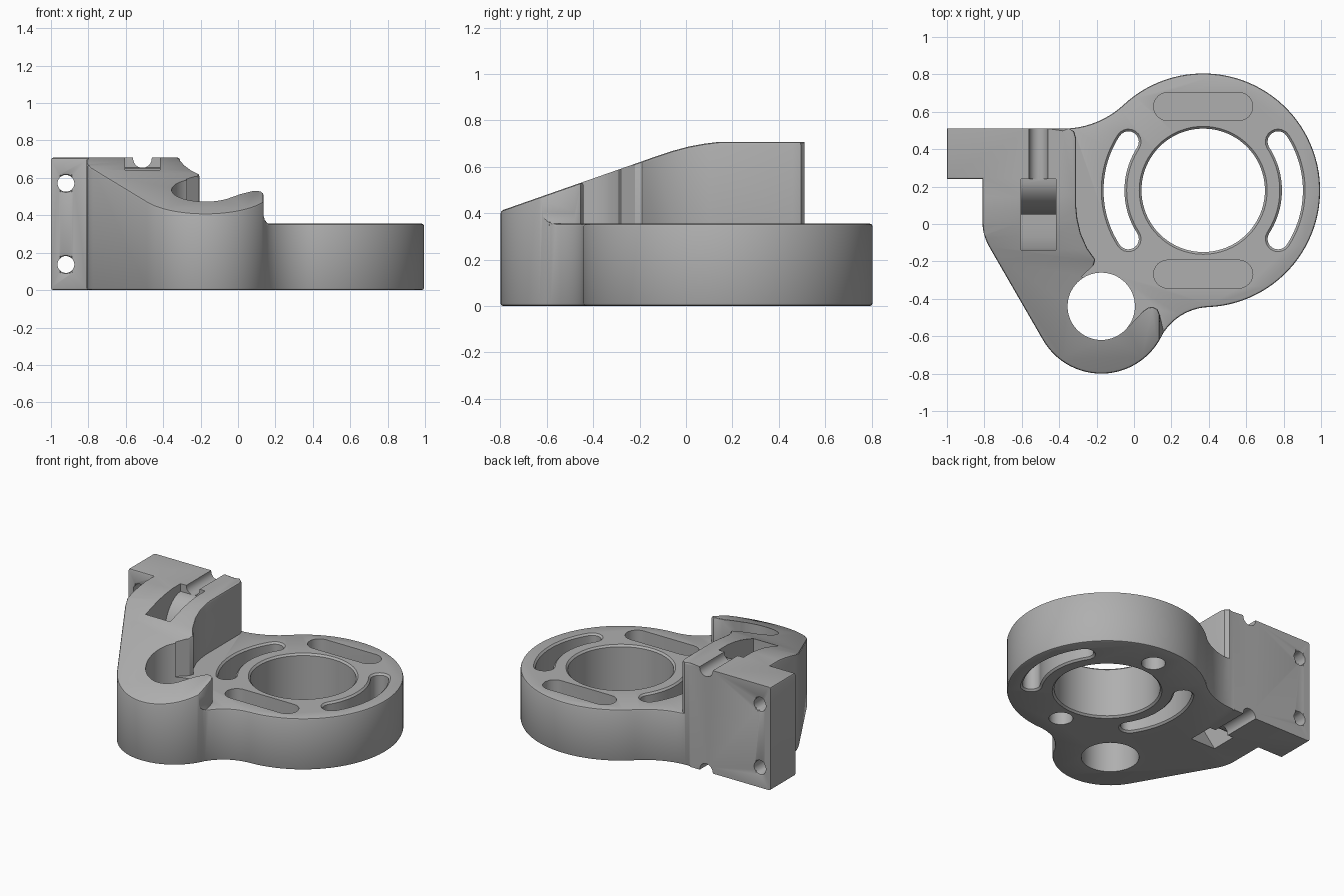
import bpy
import bmesh
from math import sin, cos, pi, radians, hypot

cube = bpy.data.objects.get("Cube")
if cube:
    bpy.data.objects.remove(cube, do_unlink=True)

TOP, DECK, CHAMFER = 0.708, 0.355, 0.012
RING, BOSS = (0.37, 0.18), (-0.175, -0.44)

grey = bpy.data.materials.new("plain grey")
grey.use_nodes = True
colour = (0.43, 0.43, 0.43, 1)
grey.diffuse_color = colour
grey.node_tree.nodes["Principled BSDF"].inputs["Base Color"].default_value = colour


def arc(centre, r, a0, a1, n, ry=None):
    """Points along an arc, angles in degrees."""
    ry = r if ry is None else ry
    angles = [radians(a0 + (a1 - a0) * i / n) for i in range(n + 1)]
    return [(centre[0] + r * cos(a), centre[1] + ry * sin(a)) for a in angles]


def circle(centre, r, n=64):
    return arc(centre, r, 0, 360, n)[:-1]


def capsule(centre, half, r, upright=False):
    """Stadium outline, half = distance from centre to each end centre."""
    x, y = centre
    if upright:
        return arc((x, y + half), r, 0, 180, 12) + arc((x, y - half), r, 180, 360, 12)
    return arc((x + half, y), r, -90, 90, 12) + arc((x - half, y), r, 90, 270, 12)


def curved_slot(mid, spread, width):
    """Banana outline that follows the ring."""
    path = 0.477
    a0, a1 = mid - spread, mid + spread
    start, end = (arc(RING, path, a, a, 1)[0] for a in (a0, a1))
    return (arc(RING, path + width, a0, a1, 24) + arc(end, width, a1, a1 + 180, 10)[1:-1]
            + arc(RING, path - width, a1, a0, 24) + arc(start, width, a0 + 180, a0 + 360, 10)[1:-1])


def loft(name, layers, axis="z"):
    """Solid through equal-length outlines, each given with its height on the axis."""
    place = {"z": lambda a, b, h: (a, b, h),
             "y": lambda a, b, h: (a, h, b),
             "x": lambda a, b, h: (h, a, b)}[axis]
    bm = bmesh.new()
    rings = [[bm.verts.new(place(a, b, h)) for a, b in pts] for pts, h in layers]
    for low, high in zip(rings, rings[1:]):
        for i in range(len(low)):
            j = (i + 1) % len(low)
            bm.faces.new((low[i], low[j], high[j], high[i]))
    bm.faces.new(rings[0])
    bm.faces.new(rings[-1])
    bmesh.ops.recalc_face_normals(bm, faces=bm.faces)
    mesh = bpy.data.meshes.new(name)
    bm.to_mesh(mesh)
    bm.free()
    obj = bpy.data.objects.new(name, mesh)
    bpy.context.collection.objects.link(obj)
    return obj


def prism(name, pts, h0, h1, axis="z"):
    return loft(name, [(pts, h0), (pts, h1)], axis)


def chamfered_hole(name, outline, width):
    """Through hole in the deck with chamfered rims."""
    c, wide, tight = CHAMFER, outline(width + 2 * CHAMFER), outline(width)
    return loft(name, [(wide, -c), (tight, c), (tight, DECK - c), (wide, DECK + c)])


# Body outline: boss, blend, ring, blend, mounting plate, side wall
outline = (arc(BOSS, 0.36, 210, 332.5, 26)
           + arc((0.41, -0.744), 0.3, 152.5, 92.5, 12)[1:]
           + arc(RING, 0.625, -87.5, 133, 64)[1:]
           + arc((-0.38, 0.986), 0.476, -47, -90, 12)[1:]
           + [(-1, 0.51), (-1, 0.24), (-0.81, 0.24)]
           + arc((-0.55, 0.01), 0.26, 180, 210, 6))
body = prism("bracket_body", outline, 0, TOP)

# Space above the ring deck, with a fillet at the foot of the finger
deck_space = prism("deck_space", [
    (-0.36, 0.53), (-0.345, 0.509), (-0.32, 0.495), (-0.31, 0.46), (-0.31, 0.1),
    (-0.303, 0.03), (-0.285, -0.05), (-0.25, -0.13), (-0.207, -0.19), (-0.215, -0.22),
    (-0.28, -0.28), (-0.175, -0.42), (-0.03, -0.55), (0.05, -0.465), (0.075, -0.447),
    (0.1, -0.443), (0.125, -0.455), (0.136, -0.48), (0.137, -0.7), (1.1, -0.7),
    (1.1, 0.9), (-0.36, 0.9)], DECK, 1)
bm = bmesh.new()
bm.from_mesh(deck_space.data)
foot = [e for e in bm.edges if all(v.co.z < 0.4 and abs(v.co.x - 0.1365) < 0.002 for v in e.verts)]
bmesh.ops.bevel(bm, geom=foot, offset=0.05, segments=5, profile=0.5, affect="EDGES")
bm.to_mesh(deck_space.data)
bm.free()

# Sloping top, cable-tie pocket around a rounded core
slope = prism("slope", [(-0.9, 0.375), (-0.2, 0.62), (-0.13, 0.645), (-0.06, 0.668), (0.01, 0.687),
                        (0.08, 0.7), (0.17, 0.711), (0.17, 1), (-0.9, 1)], -1.2, 0.6, "x")
pocket = prism("tie_pocket", [(0.24, 0.9), (-0.14, 0.9), (-0.14, 0.47), (-0.125, 0.36), (-0.07, 0.22),
                              (0, 0.1), (0.09, -0.05), (0.24, -0.05)]
               + arc((0.24, DECK), 0.19, 270, 90, 24, ry=0.3), -0.605, -0.417, "x")

cutters = [
    deck_space, slope, pocket,
    chamfered_hole("ring_bore", lambda r: circle(RING, r, 80), 0.33),
    prism("boss_bore", circle(BOSS, 0.18), -0.1, 1),
]
# Curved slots left and right, straight slots and blind holes back and front
for mid in (0, 180):
    cutters.append(chamfered_hole("curved_slot", lambda w, m=mid: curved_slot(m, 33, w), 0.056))
for side in (-1, 1):
    spot = (RING[0], RING[1] + side * 0.448)
    cutters.append(prism("straight_slot", capsule(spot, 0.19, 0.075), 0.24, 0.6))
    cutters.append(prism("blind_hole", circle(spot, 0.075, 32), -0.1, 0.19))
    # Plate: screw holes, tie notches at top and bottom
    mid_z = TOP / 2
    cutters.append(prism("screw_hole", circle((-0.92, mid_z + side * 0.217), 0.045, 32), 0, 0.7, "y"))
    cutters.append(prism("tie_notch", capsule((-0.511, mid_z + side * 0.45), 0.1, 0.05, True),
                         0.235, 0.7, "y"))

bpy.ops.object.select_all(action="DESELECT")
bpy.context.view_layer.objects.active = body
body.select_set(True)
for cutter in cutters:
    cutter.hide_render = True
    mod = body.modifiers.new(cutter.name, "BOOLEAN")
    mod.operation, mod.solver, mod.object = "DIFFERENCE", "EXACT", cutter
    bpy.ops.object.modifier_apply(modifier=mod.name)
    bpy.data.objects.remove(cutter, do_unlink=True)


# Soften the outer rims, leaving bores, slots and tie pocket crisp
def on_rim(p):
    near_pocket = -0.64 < p.x < -0.39 and p.y > -0.18
    near_bore = hypot(p.x - BOSS[0], p.y - BOSS[1]) < 0.2
    in_ring = hypot(p.x - RING[0], p.y - RING[1]) < 0.6
    return not (near_pocket or near_bore or in_ring)


bm = bmesh.new()
bm.from_mesh(body.data)
bmesh.ops.remove_doubles(bm, verts=bm.verts, dist=0.0002)
rims = []
for e in bm.edges:
    if len(e.link_faces) == 2 and e.is_convex and e.calc_face_angle() > 0.7:
        a, b = (v.co for v in e.verts)
        length = e.calc_length()
        if length > 0.004 and abs(a.z - b.z) < 0.7 * length and on_rim(a) and on_rim(b):
            rims.append(e)
bmesh.ops.bevel(bm, geom=rims, offset=CHAMFER, segments=2, profile=0.5,
                affect="EDGES", clamp_overlap=False)
bm.to_mesh(body.data)
bm.free()

body.data.materials.clear()
body.data.materials.append(grey)
for face in body.data.polygons:
    face.material_index = 0
bpy.ops.object.shade_smooth_by_angle(angle=pi / 6)
